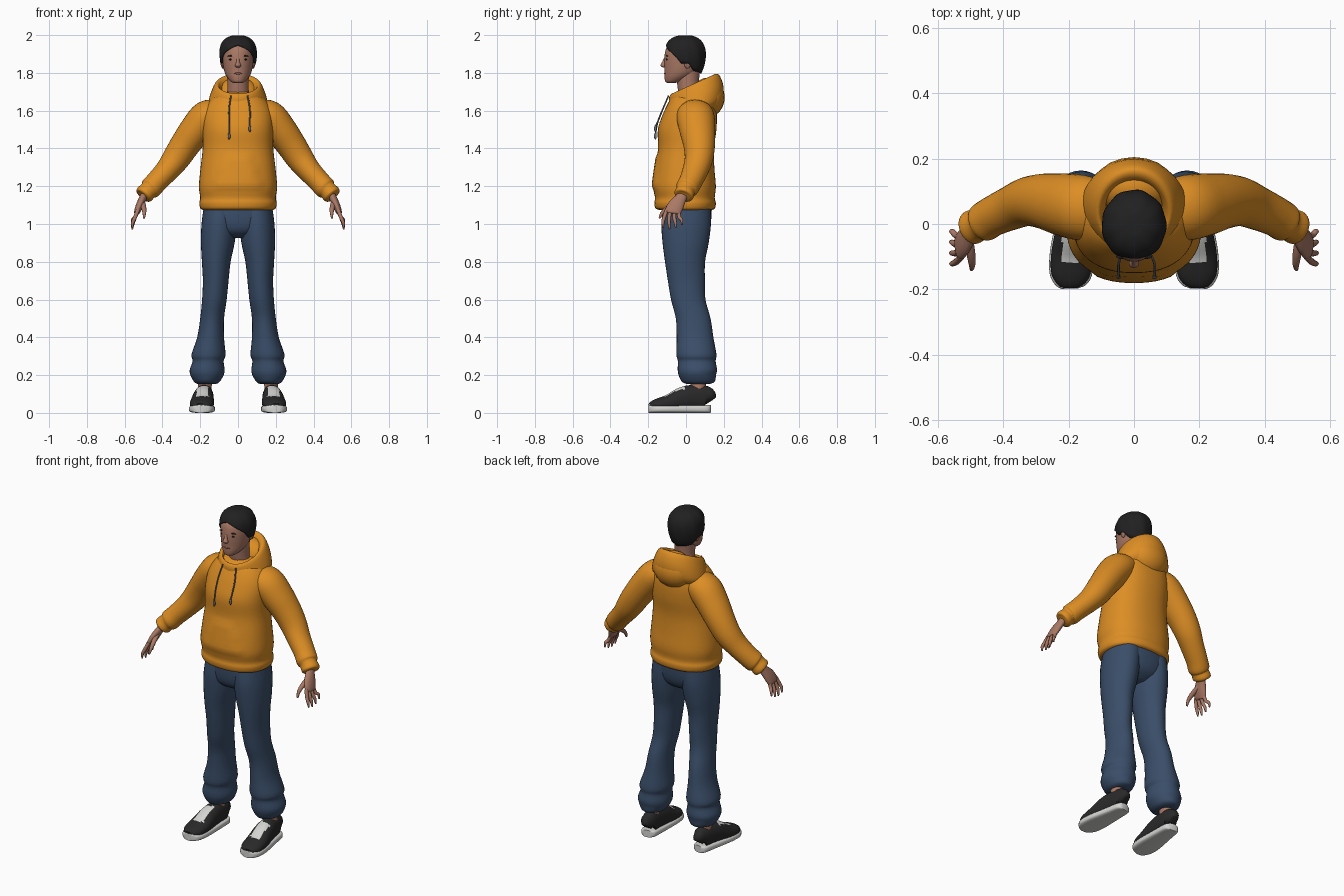
import bpy, bmesh, math
from mathutils import Vector, Matrix

if "Cube" in bpy.data.objects:
    bpy.data.objects.remove(bpy.data.objects["Cube"], do_unlink=True)


def material(name, r, g, b):
    m = bpy.data.materials.new(name)
    m.use_nodes = True
    m.diffuse_color = (r, g, b, 1)
    node = next(n for n in m.node_tree.nodes if n.type == 'BSDF_PRINCIPLED')
    node.inputs["Base Color"].default_value = (r, g, b, 1)
    node.inputs["Roughness"].default_value = 0.8
    return m


ORANGE = material("orange fleece", 0.72, 0.27, 0.018)
DENIM = material("blue denim", 0.042, 0.075, 0.14)
SKIN = material("skin", 0.40, 0.19, 0.13)
HAIR = material("black hair", 0.015, 0.015, 0.016)
SHOE = material("dark canvas", 0.022, 0.022, 0.022)
WHITE = material("off white rubber", 0.66, 0.66, 0.64)
GREY = material("grey cord", 0.16, 0.16, 0.16)
LIP = material("lip", 0.30, 0.10, 0.085)


def finish(bm, name, mats, mirror=False, angle=50):
    bmesh.ops.recalc_face_normals(bm, faces=bm.faces)
    mesh = bpy.data.meshes.new(name)
    bm.to_mesh(mesh)
    bm.free()
    for m in mats:
        mesh.materials.append(m)
    ob = bpy.data.objects.new(name, mesh)
    bpy.context.collection.objects.link(ob)
    bpy.ops.object.select_all(action='DESELECT')
    ob.select_set(True)
    bpy.context.view_layer.objects.active = ob
    bpy.ops.object.shade_smooth_by_angle(angle=math.radians(angle))
    if mirror:
        ob.modifiers.new("Mirror", 'MIRROR').use_mirror_merge = False
    return ob


def smooth_keys(keys, steps):
    """Catmull-Rom interpolation of ring keys."""
    k = [Vector(q) for q in keys]
    k = [k[0]] + k + [k[-1]]
    out = []
    for i in range(1, len(k) - 2):
        a, b, c, d = k[i - 1:i + 3]
        for s in range(steps):
            t = s / steps
            out.append(0.5 * (2 * b + (c - a) * t + (2 * a - 5 * b + 4 * c - d) * t ** 2
                              + (3 * b - a - 3 * c + d) * t ** 3))
    return out + [k[-2]]


def loft(name, keys, mat, n=32, steps=4, follow=False, power=2.0, slopes=None,
         mirror=False, tweak=None, second=None, rule=None):
    """Skin rings (x, y, z, depth radius, width radius), flat or following the path."""
    if slopes:
        keys = [k + (s,) for k, s in zip(keys, slopes)]
    rings = smooth_keys(keys, steps)
    pts = [Vector(r[:3]) for r in rings]
    bm = bmesh.new()
    loops = []
    for i, r in enumerate(rings):
        t = Vector((0, 0, 1))
        if follow:
            t = (pts[min(i + 1, len(pts) - 1)] - pts[max(i - 1, 0)]).normalized()
        ref = Vector((0, 0, 1)) if abs(t.y) > 0.9 else Vector((0, 1, 0))
        u = (ref - t * t.dot(ref)).normalized()
        v = t.cross(u)
        loop = []
        for j in range(n):
            a = math.tau * j / n
            c, s = math.cos(a), math.sin(a)
            c = math.copysign(abs(c) ** (2 / power), c)
            s = math.copysign(abs(s) ** (2 / power), s)
            p = pts[i] + u * c * max(r[3], 0.001) + v * s * max(r[4], 0.001)
            if slopes:
                p.z += (p.y - r[1]) * r[5]
            loop.append(bm.verts.new(tweak(p) if tweak else p))
        loops.append(loop)
    for la, lb in zip(loops, loops[1:]):
        for j in range(n):
            bm.faces.new((la[j], la[(j + 1) % n], lb[(j + 1) % n], lb[j]))
    bm.faces.new(loops[0])
    bm.faces.new(loops[-1])
    if rule:
        bm.normal_update()
        for f in bm.faces:
            f.material_index = int(rule(f.calc_center_median()))
    return finish(bm, name, [mat] + ([second] if second else []), mirror)


def ball(name, centre, size, mat, mirror=False, tilt=0):
    bm = bmesh.new()
    m = Matrix.Translation(centre) @ Matrix.Rotation(tilt, 4, 'Y') @ Matrix.Diagonal((*size, 1))
    bmesh.ops.create_uvsphere(bm, u_segments=20, v_segments=12, radius=1, matrix=m)
    return finish(bm, name, [mat], mirror)


# Hoodie body, with a slightly raised front pocket
def pocket(p):
    if p.y < 0 and abs(p.x) < 0.06 + (1.37 - p.z) * 0.4 and 1.19 < p.z < 1.37:
        p.y -= 0.007
    return p


loft("hoodie_body", [
    (0, 0, 1.072, .12, .17), (0, -.004, 1.08, .155, .197), (0, -.005, 1.11, .163, .205),
    (0, -.006, 1.14, .158, .2), (0, -.008, 1.2, .166, .207), (0, -.006, 1.3, .156, .198),
    (0, 0, 1.4, .148, .187), (0, .006, 1.5, .155, .188), (0, .02, 1.58, .143, .185),
    (0, .03, 1.64, .125, .16), (0, .035, 1.68, .105, .12), (0, .035, 1.70, .07, .08)],
    ORANGE, n=48, power=2.3, tweak=pocket)

# Sleeves with gathered cuffs
loft("sleeves", [
    (.09, .045, 1.60, .085, .06), (.16, .05, 1.57, .1, .088), (.222, .06, 1.50, .095, .086),
    (.28, .07, 1.42, .084, .079), (.328, .068, 1.347, .075, .073), (.375, .05, 1.285, .068, .063),
    (.43, .025, 1.225, .062, .058), (.462, .005, 1.19, .06, .058), (.475, -.002, 1.178, .05, .049),
    (.495, -.01, 1.157, .053, .05), (.503, -.014, 1.148, .045, .042), (.505, -.015, 1.146, .025, .022)],
    ORANGE, follow=True, mirror=True)

# Hood resting on the shoulders, with its hanging back
loft("hood_collar", [
    (0, .045, 1.60, .12, .155), (0, .06, 1.63, .135, .16), (0, .055, 1.68, .143, .148),
    (0, .043, 1.73, .132, .126), (0, .036, 1.74, .112, .108), (0, .03, 1.715, .098, .095),
    (0, .03, 1.67, .085, .085)],
    ORANGE, n=40, slopes=(.1, .2, .35, .45, .45, .42, .3))
ball("hood_back", (0, .115, 1.67), (.125, .09, .105), ORANGE)

# Drawstrings
for side, x, low in (("right", -.047, 1.48), ("left", .063, 1.52)):
    loft(side + "_drawstring", [
        (x * .8, -.092, 1.68, .004, .004), (x, -.122, 1.61, .004, .004),
        (x, -.15, 1.54, .004, .004), (x, -.161, low, .004, .004)],
        GREY, n=8, follow=True)
    ball(side + "_cord_tip", (x, -.162, low - .015), (.007, .007, .018), GREY)

# Trousers
loft("trouser_seat", [
    (0, .005, 1.12, .132, .18), (0, .003, 1.02, .13, .182), (0, 0, .96, .11, .14),
    (0, 0, .925, .06, .06)], DENIM, power=2.3)
loft("trouser_legs", [
    (.09, .005, 1.10, .125, .09), (.1, .001, 1.0, .131, .093), (.107, -.002, .9, .122, .089),
    (.115, -.005, .8, .106, .076), (.118, .002, .7, .098, .068), (.125, .012, .6, .091, .065),
    (.137, .038, .5, .092, .063), (.145, .048, .4, .097, .071), (.156, .055, .31, .106, .09),
    (.158, .057, .275, .1, .082), (.163, .06, .23, .104, .092), (.164, .06, .2, .099, .088),
    (.165, .065, .165, .087, .068), (.165, .065, .153, .06, .05)],
    DENIM, mirror=True)

# Shoes: ankle, canvas upper with pale laced panel, rubber sole
loft("ankles", [(.178, .065, .09, .04, .036), (.172, .065, .2, .04, .036)], SKIN, n=20, mirror=True)
shoe = [(.172, .126, .06, .03, .02), (.174, .108, .078, .062, .04), (.179, .04, .082, .066, .049),
        (.184, -.02, .074, .062, .056), (.19, -.09, .052, .046, .063), (.194, -.15, .042, .034, .06),
        (.196, -.182, .035, .024, .042), (.196, -.193, .03, .01, .02)]


def laced(c):
    return -.115 < c.y < -.005 and abs(c.x - .188) < .032 and c.z > .065


loft("shoe_uppers", shoe, SHOE, n=40, steps=6, follow=True, power=2.2, mirror=True,
     second=WHITE, rule=laced)
loft("shoe_soles", [(x, y * 1.025, .021, .021, w + .005) for x, y, z, h, w in shoe],
     WHITE, follow=True, power=3.5, mirror=True)

# Hands
loft("palms", [
    (.488, -.01, 1.165, .026, .022), (.502, -.025, 1.14, .03, .02), (.52, -.052, 1.10, .042, .02),
    (.534, -.07, 1.065, .042, .016), (.537, -.073, 1.055, .03, .01)],
    SKIN, n=20, follow=True, mirror=True)
for i, finger in enumerate(("index", "middle", "ring", "little")):
    y, drop = -.102 + .021 * i, (.008, 0, .006, .022)[i]
    tip = y - .02 + .012 * i
    loft(finger + "_fingers", [
        (.53, y, 1.075, .010, .011), (.545, (y + tip) / 2 - .004, 1.035, .010, .010),
        (.557, tip, 1.0 + drop, .008, .009), (.56, tip + .002, .972 + drop, .004, .004)],
        SKIN, n=12, follow=True, mirror=True)
loft("thumbs", [
    (.507, -.04, 1.12, .014, .014), (.5, -.09, 1.09, .013, .014), (.496, -.125, 1.06, .010, .010),
    (.498, -.14, 1.03, .005, .005)], SKIN, n=12, follow=True, mirror=True)

# Neck and head
loft("neck", [(0, .03, 1.64, .06, .068), (0, .012, 1.72, .056, .056), (0, .01, 1.82, .065, .06)], SKIN)
loft("head", [
    (0, -.078, 1.747, .02, .02), (0, -.066, 1.754, .044, .038), (0, -.04, 1.78, .074, .06),
    (0, -.022, 1.81, .092, .073), (0, -.014, 1.85, .102, .08), (0, -.01, 1.89, .104, .084),
    (0, -.006, 1.93, .098, .083), (0, 0, 1.965, .072, .062), (0, 0, 1.985, .035, .035)], SKIN)
loft("nose", [
    (0, -.108, 1.885, .006, .007), (0, -.116, 1.858, .010, .009), (0, -.120, 1.84, .015, .016),
    (0, -.114, 1.828, .008, .010)], SKIN, n=16)
ball("ears", (.085, .008, 1.852), (.008, .018, .03), SKIN, True, .15)
ball("eyes", (.034, -.101, 1.871), (.013, .006, .005), HAIR, True)
ball("eyebrows", (.036, -.1, 1.89), (.019, .007, .004), HAIR, True, .08)
ball("lips", (0, -.109, 1.797), (.022, .007, .006), LIP)

# Hair cap with parted fringe, sideburns and a low nape
HAIRLINE = [(0, 1.95), (.25, 1.94), (.8, 1.91), (1.1, 1.885), (1.35, 1.85), (1.75, 1.85),
            (2.1, 1.81), (3.2, 1.795)]


def hairline(d):
    for (a, za), (b, zb) in zip(HAIRLINE, HAIRLINE[1:]):
        if d <= b:
            return za + (zb - za) * (d - a) / (b - a)
    return HAIRLINE[-1][1]


bm = bmesh.new()
N, ROWS = 56, 16
grid = []
for row in range(ROWS):
    loop = []
    for j in range(N):
        a = math.tau * j / N
        low = hairline(min(a, math.tau - a))
        z = low + (1.998 - low) * math.sin(math.pi / 2 * row / (ROWS - 1))
        h = abs(z - 1.9) / .1
        r = max(1 - h ** 2.4, .002) ** (1 / 2.4) if z > 1.9 else 1 - .22 * h * h
        r *= 1 + .015 * math.sin(9 * a + 20 * z)
        loop.append(bm.verts.new((.099 * r * math.sin(a), -.004 - .109 * r * math.cos(a), z)))
    grid.append(loop)
for la, lb in zip(grid, grid[1:]):
    for j in range(N):
        bm.faces.new((la[j], la[(j + 1) % N], lb[(j + 1) % N], lb[j]))
bm.faces.new(grid[-1])
hair = finish(bm, "hair", [HAIR])
shell = hair.modifiers.new("Thickness", 'SOLIDIFY')
shell.thickness = .014
shell.offset = -1
